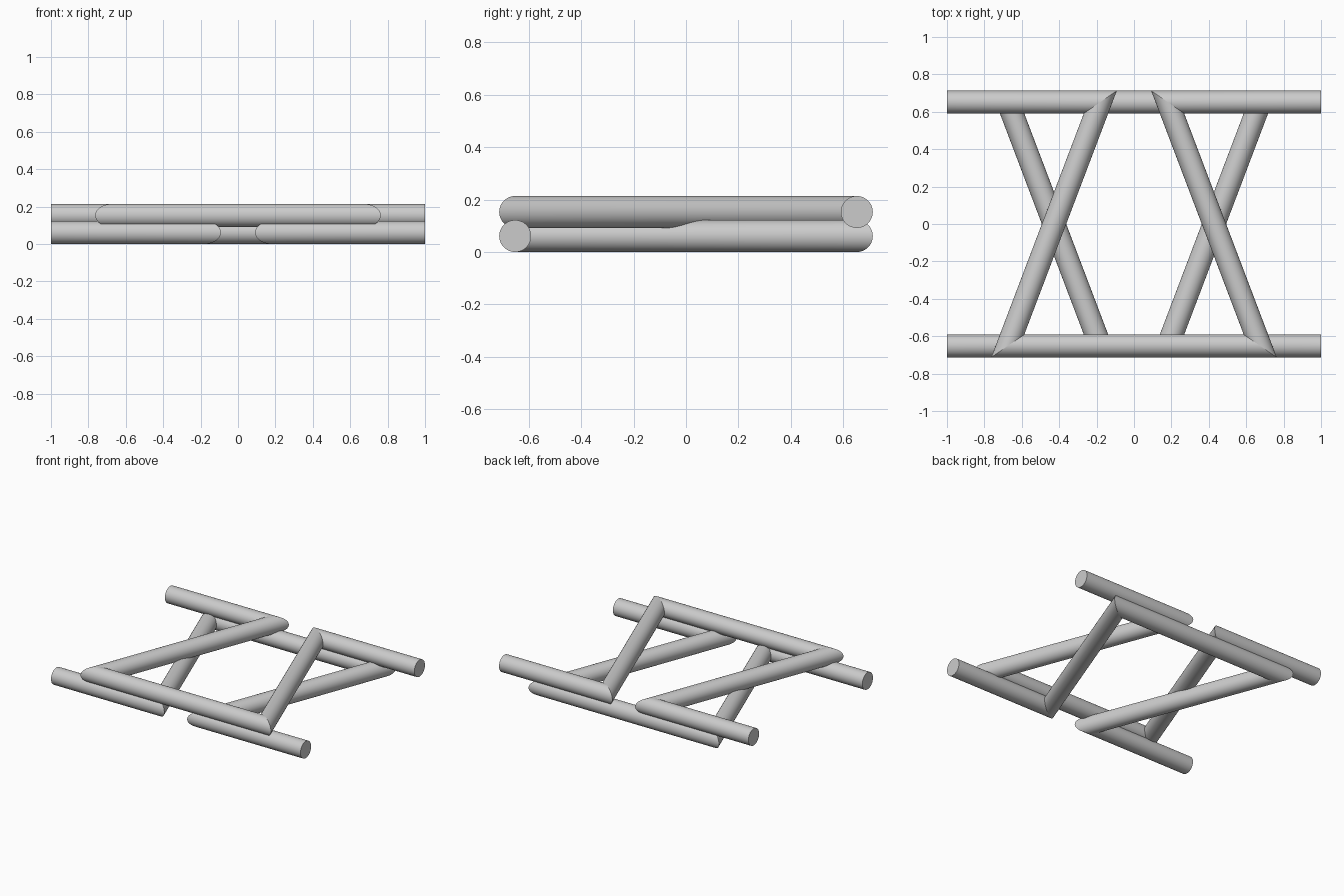
import bpy, bmesh, math
from mathutils import Vector

if "Cube" in bpy.data.objects:
    bpy.data.objects.remove(bpy.data.objects["Cube"])

R = 0.061       # tube radius
SIDES = 48
Y = 0.652       # front / back tube lines


def mitred_tube(name, path, z):
    """Round tube along a flat path, with sharp mitred corners."""
    pts = [Vector((x, y, z)) for x, y in path]
    up = Vector((0, 0, 1))
    normals = [up.cross((b - a).normalized()) for a, b in zip(pts, pts[1:])]
    bm = bmesh.new()
    rings = []
    for i, p in enumerate(pts):
        n1 = normals[max(i - 1, 0)]
        n2 = normals[min(i, len(normals) - 1)]
        m = (n1 + n2).normalized()
        side = m * (R / m.dot(n1))
        ring = []
        for k in range(SIDES):
            a = 2 * math.pi * k / SIDES
            ring.append(bm.verts.new(p + side * math.cos(a) + up * R * math.sin(a)))
        rings.append(ring)
    for a, b in zip(rings, rings[1:]):
        for k in range(SIDES):
            j = (k + 1) % SIDES
            bm.faces.new((a[k], a[j], b[j], b[k])).smooth = True
    # end caps
    bm.faces.new(rings[0][::-1])
    bm.faces.new(rings[-1])
    # crisp edges at mitres and caps
    for ring in rings:
        for k in range(SIDES):
            bm.edges.get((ring[k], ring[(k + 1) % SIDES])).smooth = False
    me = bpy.data.meshes.new(name)
    bm.to_mesh(me)
    bm.free()
    ob = bpy.data.objects.new(name, me)
    bpy.context.collection.objects.link(ob)
    return ob


# half of the zigzag, mirrored in x to make the full path
half = [(-1.0, Y), (-0.18, Y), (-0.675, -Y)]
path = half + [(-x, y) for x, y in reversed(half)]

# upper bent tube, and lower tube flipped front to back
mitred_tube("upper_bent_tube", path, 0.153)
mitred_tube("lower_bent_tube", [(x, -y) for x, y in path], R)
